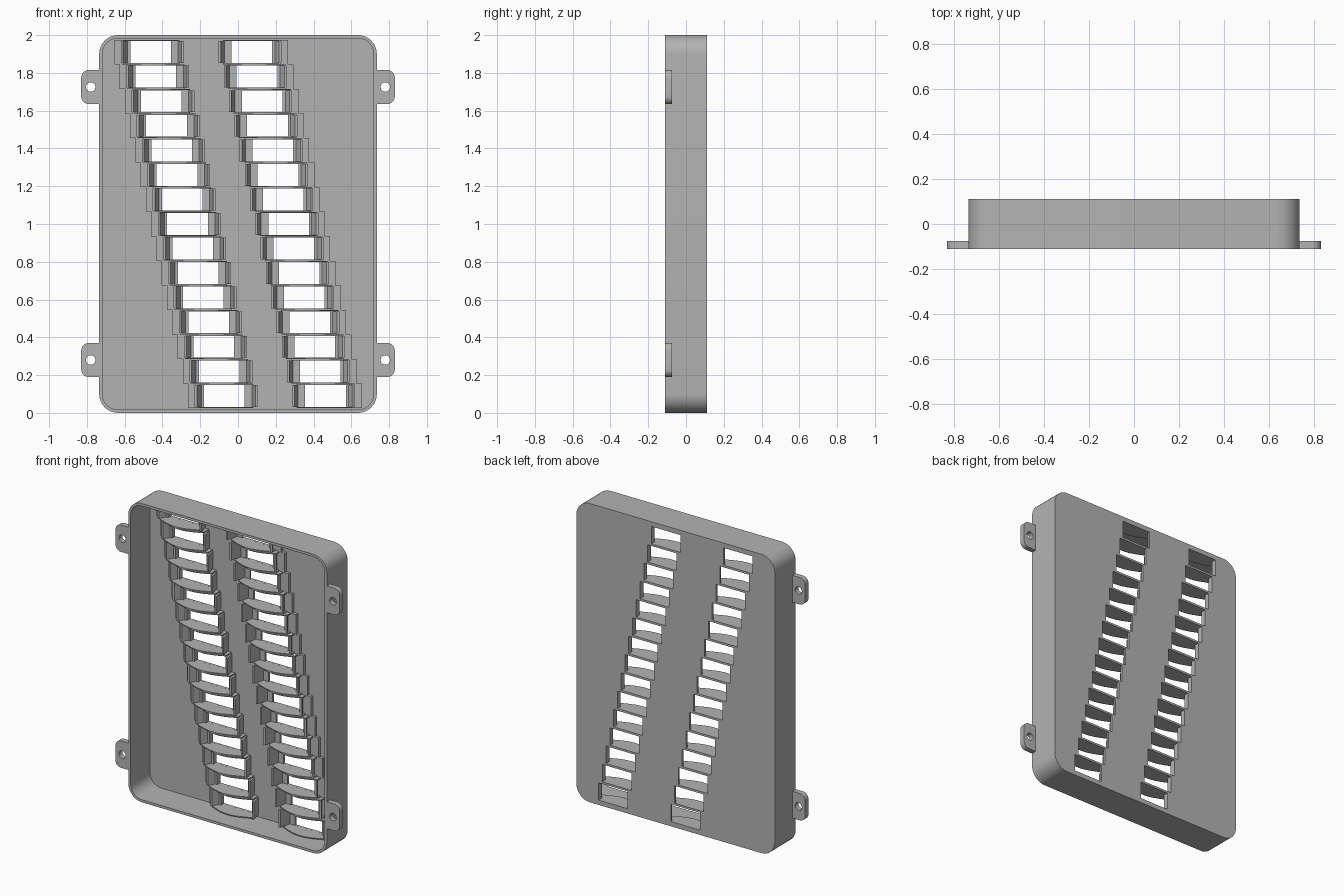
import bpy, bmesh, math
from mathutils import Vector

cube = bpy.data.objects.get("Cube")
if cube:
    bpy.data.objects.remove(cube, do_unlink=True)

grey = bpy.data.materials.new("plain_grey")
grey.use_nodes = True
grey.diffuse_color = (0.45, 0.45, 0.45, 1)
grey.node_tree.nodes["Principled BSDF"].inputs["Base Color"].default_value = (0.45, 0.45, 0.45, 1)

ROWS, PITCH, SHIFT = 15, 0.13, 0.0279
HALF = PITCH / 2
WIDTH, HEIGHT = 0.215, 0.116
FRONT, BACK, PANEL = -0.11, 0.11, 0.095


def prism(bm, outline, axis, start, end):
    """Extrude a 2D outline along y (outline is x, z) or z (outline is x, y)."""
    def place(p, d):
        return Vector((p[0], d, p[1])) if axis == "y" else Vector((p[0], p[1], d))
    a = [bm.verts.new(place(p, start)) for p in outline]
    b = [bm.verts.new(place(p, end)) for p in outline]
    n = len(outline)
    faces = [bm.faces.new(a), bm.faces.new(b)]
    faces += [bm.faces.new((a[i], a[(i + 1) % n], b[(i + 1) % n], b[i])) for i in range(n)]
    bmesh.ops.recalc_face_normals(bm, faces=faces)


def rect(x0, x1, y0, y1):
    return [(x0, y0), (x1, y0), (x1, y1), (x0, y1)]


def rounded(x0, x1, z0, z1, r, steps=10):
    points = []
    centres = [(x1 - r, z1 - r), (x0 + r, z1 - r), (x0 + r, z0 + r), (x1 - r, z0 + r)]
    for quarter, (cx, cz) in enumerate(centres):
        for i in range(steps + 1):
            t = (quarter + i / steps) * math.pi / 2
            points.append((cx + r * math.cos(t), cz + r * math.sin(t)))
    return points


def finish(name, bm, smooth=True):
    mesh = bpy.data.meshes.new(name)
    bm.to_mesh(mesh)
    bm.free()
    mesh.materials.append(grey)
    obj = bpy.data.objects.new(name, mesh)
    bpy.context.collection.objects.link(obj)
    if smooth:
        bpy.ops.object.select_all(action="DESELECT")
        obj.select_set(True)
        bpy.context.view_layer.objects.active = obj
        bpy.ops.object.shade_smooth_by_angle(angle=math.radians(30))
    return obj


def cut(obj, bm):
    """Subtract a mesh, apply the result and drop the cutter."""
    cutter = finish("cutter", bm, False)
    cutter.hide_render = True
    mod = obj.modifiers.new("cut", "BOOLEAN")
    mod.object, mod.operation, mod.solver = cutter, "DIFFERENCE", "EXACT"
    bpy.context.view_layer.objects.active = obj
    bpy.ops.object.modifier_apply(modifier=mod.name)
    bpy.data.objects.remove(cutter, do_unlink=True)


def slots():
    """Opening left edge, centre height and outer side of every slot."""
    for start, outer in ((-0.57, -1), (-0.035, 1)):
        for row in range(ROWS):
            yield start + row * SHIFT, 1.91 - row * PITCH, outer


# Open tray with rounded corners
bm = bmesh.new()
prism(bm, rounded(-0.735, 0.735, 0, 2, 0.1), "y", FRONT, BACK)
tray = finish("tray", bm, False)
bm = bmesh.new()
prism(bm, rounded(-0.718, 0.718, 0.017, 1.983, 0.083), "y", FRONT - 0.1, PANEL)
cut(tray, bm)

# Slot openings through the back panel
bm = bmesh.new()
for x, z, outer in slots():
    prism(bm, rect(x, x + WIDTH, z - HEIGHT / 2, z + HEIGHT / 2), "y", PANEL - 0.05, BACK + 0.05)
cut(tray, bm)
bpy.ops.object.select_all(action="DESELECT")
tray.select_set(True)
bpy.context.view_layer.objects.active = tray
bpy.ops.object.shade_smooth_by_angle(angle=math.radians(30))

# Shelves with bowed front edges, above and below each slot
bm = bmesh.new()
for x, z, outer in slots():
    x0, x1 = x - 0.045, x + WIDTH + 0.045
    arc = []
    for i in range(13):
        t = i / 12
        arc.append((x0 + (x1 - x0) * t, 0.04 - 0.045 * math.sin(math.pi * t)))
    outline = [(x1, PANEL + 0.01), (x0, PANEL + 0.01)] + arc
    for side in (-1, 1):
        mid = z + side * (HEIGHT / 2 + 0.0035)
        prism(bm, outline, "z", mid - 0.0033, mid + 0.0033)
finish("slot_shelves", bm)

# Stepped backing plates and raised cheeks on the outer side of each column
plates, cheeks, tabs = bmesh.new(), bmesh.new(), bmesh.new()
for x, z, outer in slots():
    edge = x + WIDTH if outer > 0 else x
    inner = x if outer > 0 else x + WIDTH
    a, b = sorted((edge, edge + outer * 0.085))
    prism(plates, rect(a, b, z - HALF, z + HALF), "y", 0.075, PANEL + 0.003)
    low, high = z - HEIGHT / 2, z + HEIGHT / 2
    cheek = [(edge + outer * d, y) for d, y in ((0, 0.1), (0.012, 0.1), (0.05, 0.035), (0.038, 0.035))]
    prism(cheeks, cheek, "z", low, high)
    # Leaning tab on the inner side
    tab = [(inner - outer * d, y) for d, y in ((0.036, 0.1), (0.048, 0.1), (0.068, 0.02), (0.056, 0.02))]
    prism(tabs, tab, "z", low, high)
finish("stepped_plates", plates)
finish("slot_cheeks", cheeks)
finish("leaning_tabs", tabs)

# Mounting ears with screw holes
for side, label in ((1, "left"), (-1, "right")):
    for z, level in ((1.725, "upper"), (0.28, "lower")):
        bm = bmesh.new()
        outline = [(0.72, z - 0.09)]
        for cz, first in ((z - 0.05, -90), (z + 0.05, 0)):
            for i in range(9):
                t = math.radians(first + i * 11.25)
                outline.append((0.79 + 0.04 * math.cos(t), cz + 0.04 * math.sin(t)))
        outline.append((0.72, z + 0.09))
        prism(bm, [(side * px, pz) for px, pz in outline], "y", FRONT, -0.075)
        ear = finish(f"{level}_{label}_ear", bm, False)
        hole = bmesh.new()
        prism(hole, rounded(side * 0.78 - 0.025, side * 0.78 + 0.025, z - 0.025, z + 0.025, 0.0249, 6),
              "y", FRONT - 0.05, 0)
        cut(ear, hole)
        # Trim the root so the ear ends inside the tray wall
        bpy.ops.object.select_all(action="DESELECT")
        ear.select_set(True)
        bpy.ops.object.shade_smooth_by_angle(angle=math.radians(30))
